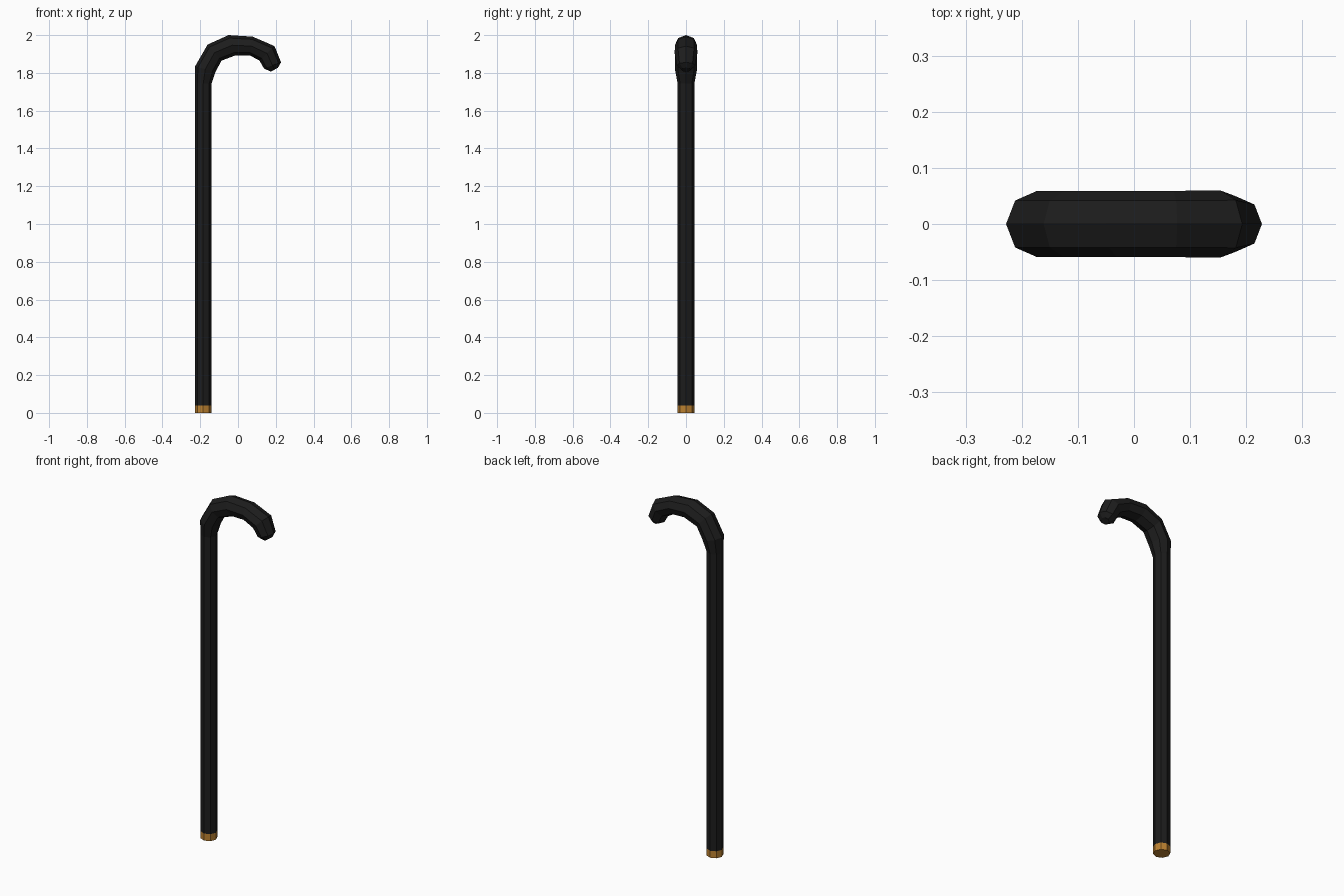
import bpy, bmesh, math
from mathutils import Vector

if "Cube" in bpy.data.objects:
    bpy.data.objects.remove(bpy.data.objects["Cube"])

SIDES = 8


def material(name, color):
    m = bpy.data.materials.new(name)
    m.diffuse_color = (*color, 1)
    m.use_nodes = True
    m.node_tree.nodes["Principled BSDF"].inputs["Base Color"].default_value = m.diffuse_color
    return m


def loft(name, rings, mat, cap_start=False, cap_end=False):
    """Octagonal loft; each ring is (outer x, outer z, inner x, inner z, y radius)."""
    bm = bmesh.new()
    loops = []
    for ox, oz, ix, iz, ry in rings:
        centre = Vector(((ox + ix) / 2, 0, (oz + iz) / 2))
        arm = Vector(((ox - ix) / 2, 0, (oz - iz) / 2))
        angles = [2 * math.pi * i / SIDES for i in range(SIDES)]
        loops.append([bm.verts.new(centre + arm * math.cos(a) + Vector((0, ry * math.sin(a), 0)))
                      for a in angles])
    for a, b in zip(loops, loops[1:]):
        for i in range(SIDES):
            j = (i + 1) % SIDES
            bm.faces.new((a[i], a[j], b[j], b[i]))
    if cap_start:
        bm.faces.new(loops[0])
    if cap_end:
        bm.faces.new(loops[-1])
    bmesh.ops.recalc_face_normals(bm, faces=bm.faces)
    mesh = bpy.data.meshes.new(name)
    bm.to_mesh(mesh)
    bm.free()
    mesh.materials.append(mat)
    obj = bpy.data.objects.new(name, mesh)
    bpy.context.collection.objects.link(obj)
    return obj


black = material("black_lacquer", (0.012, 0.012, 0.012))
brass = material("brass", (0.5, 0.22, 0.03))


def shaft_ring(z):
    return (-0.228, z, -0.140, z, 0.044)


# Brass ferrule at the foot
loft("ferrule", [shaft_ring(0), shaft_ring(0.04)], brass, cap_start=True)

# Straight shaft, flowing into the thicker hooked handle with a chamfered tip
loft("shaft_and_handle", [
    shaft_ring(0.04),
    shaft_ring(1.743),
    (-0.228, 1.833, -0.118, 1.808, 0.059),
    (-0.161, 1.950, -0.087, 1.865, 0.059),
    (-0.050, 2.000, -0.012, 1.893, 0.059),
    (0.077, 1.992, 0.064, 1.892, 0.059),
    (0.193, 1.942, 0.114, 1.865, 0.060),
    (0.228, 1.856, 0.137, 1.824, 0.049),
    (0.212, 1.828, 0.174, 1.806, 0.025),
], black, cap_end=True)
